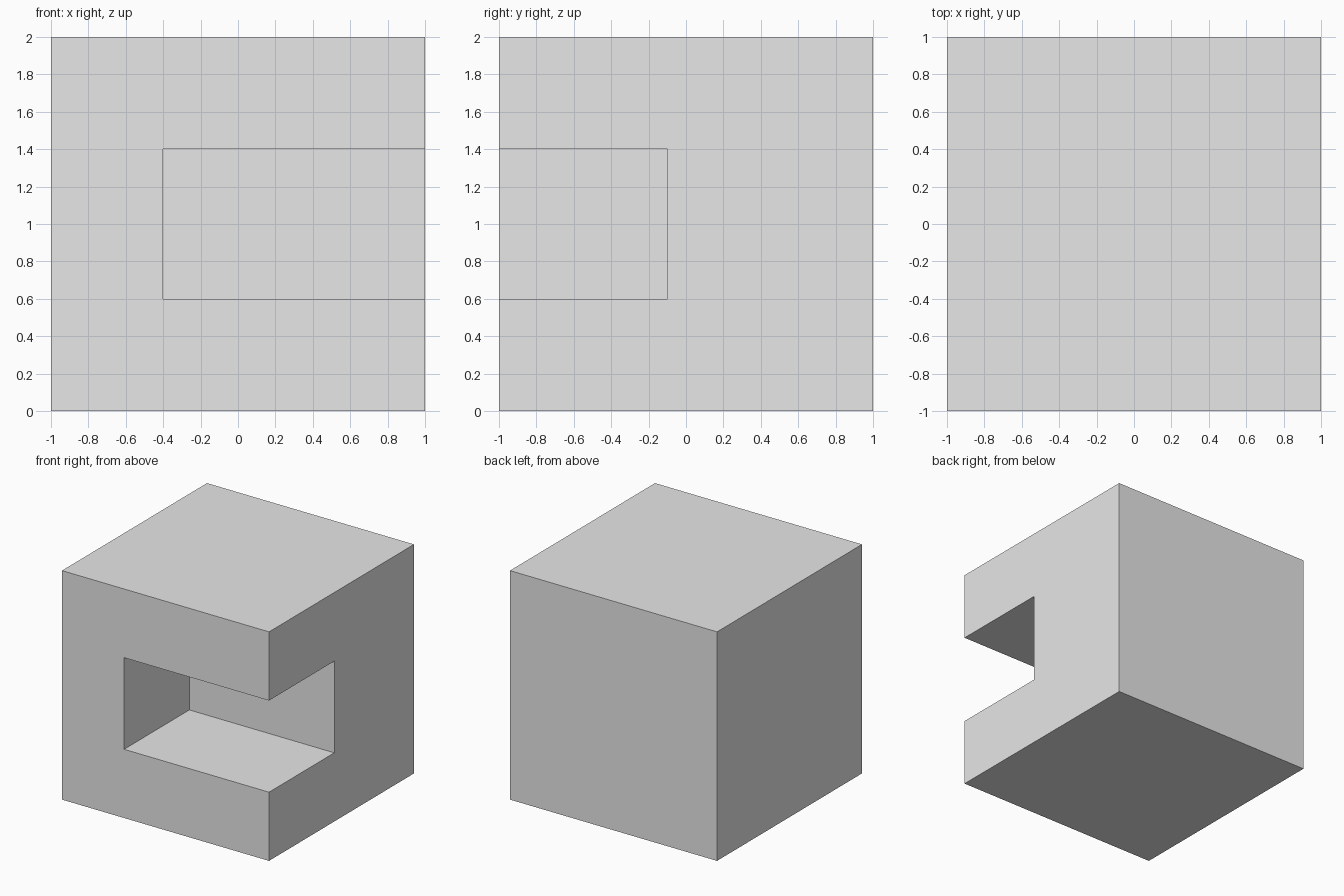
import bpy
from mathutils import Vector

default_cube = bpy.data.objects.get("Cube")
if default_cube:
    bpy.data.objects.remove(default_cube, do_unlink=True)


def make_box(name, low, high):
    """Axis-aligned box between two opposite corners."""
    low, high = Vector(low), Vector(high)
    bpy.ops.mesh.primitive_cube_add(size=1, location=(low + high) / 2)
    box = bpy.context.object
    box.name = box.data.name = name
    box.scale = high - low
    bpy.ops.object.transform_apply(location=False, rotation=False, scale=True)
    return box


# Plain grey material
grey = bpy.data.materials.new("plain grey")
grey.use_nodes = True
colour = (0.8, 0.8, 0.8, 1)
grey.diffuse_color = colour
grey.node_tree.nodes["Principled BSDF"].inputs["Base Color"].default_value = colour

# Solid block
block = make_box("notched_block", (-1, -1, 0), (1, 1, 2))
block.data.materials.append(grey)

# Notch through the front left edge; the cutter overshoots the open sides
cutter = make_box("notch_cutter", (-0.4, -1.5, 0.6), (1.5, -0.1, 1.4))
cutter.data.materials.append(grey)
cutter.hide_render = True

notch = block.modifiers.new("notch", "BOOLEAN")
notch.operation = "DIFFERENCE"
notch.solver = "EXACT"
notch.object = cutter

bpy.ops.object.select_all(action="DESELECT")
block.select_set(True)
bpy.context.view_layer.objects.active = block
bpy.ops.object.modifier_apply(modifier=notch.name)
bpy.data.objects.remove(cutter, do_unlink=True)
